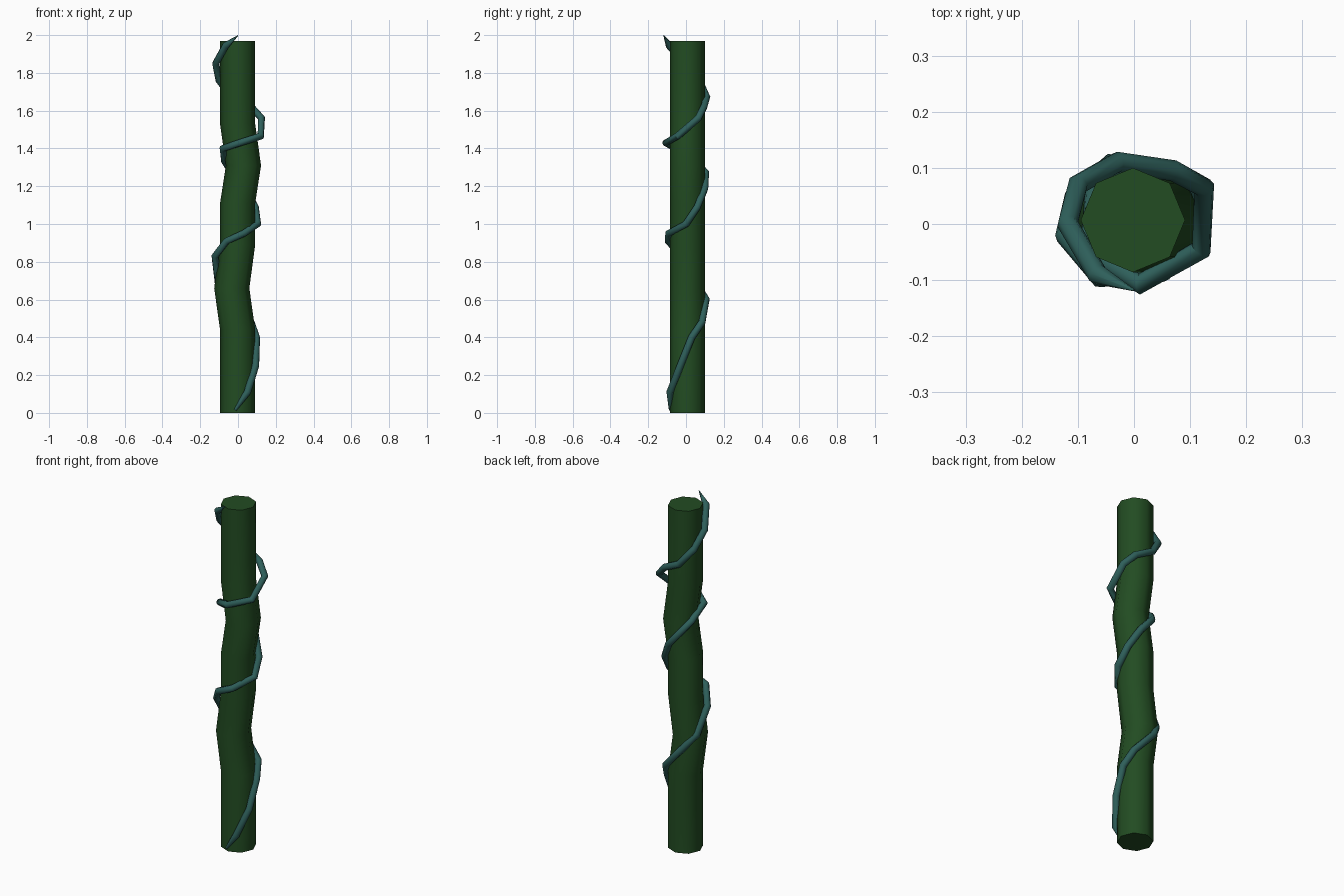
import bpy, bmesh, math

if "Cube" in bpy.data.objects:
    bpy.data.objects.remove(bpy.data.objects["Cube"])


def material(name, rgb):
    m = bpy.data.materials.new(name)
    m.diffuse_color = (*rgb, 1)
    m.use_nodes = True
    m.node_tree.nodes["Principled BSDF"].inputs["Base Color"].default_value = m.diffuse_color
    return m


def smooth(obj, degrees):
    bpy.ops.object.select_all(action='DESELECT')
    obj.select_set(True)
    bpy.context.view_layer.objects.active = obj
    bpy.ops.object.shade_smooth_by_angle(angle=math.radians(degrees))


# Stem: octagonal column with two gentle sideways kinks
CX, CY, R, SIDES = -0.002, 0.007, 0.093, 8
stations = [(0, 0), (0.44, 0), (0.66, -0.031), (0.89, 0),
            (1.11, 0), (1.31, 0.031), (1.53, 0), (1.97, 0)]
bm = bmesh.new()
rings = []
for z, dx in stations:
    rings.append([bm.verts.new((CX + dx + R * math.cos(i * math.tau / SIDES),
                                CY + R * math.sin(i * math.tau / SIDES), z))
                  for i in range(SIDES)])
for a, b in zip(rings, rings[1:]):
    for i in range(SIDES):
        j = (i + 1) % SIDES
        bm.faces.new((a[i], a[j], b[j], b[i]))
bm.faces.new(rings[0][::-1])
bm.faces.new(rings[-1])
mesh = bpy.data.meshes.new("stem")
bm.to_mesh(mesh)
bm.free()
stem = bpy.data.objects.new("stem", mesh)
bpy.context.collection.objects.link(stem)
mesh.materials.append(material("dark green", (0.016, 0.072, 0.016)))
smooth(stem, 50)

# Vine: thin tube winding up the stem, tapering at both ends
path = [(-0.015, -0.083, 0.015), (0.05, -0.085, 0.11), (0.093, -0.03, 0.25),
        (0.098, 0.03, 0.40), (0.07, 0.085, 0.48), (-0.04, 0.107, 0.60),
        (-0.105, 0.05, 0.69), (-0.122, -0.02, 0.83), (-0.06, -0.095, 0.91),
        (0.03, -0.093, 0.95), (0.105, 0.0, 1.0), (0.092, 0.06, 1.09),
        (0.04, 0.1, 1.19), (-0.03, 0.105, 1.27), (-0.07, 0.05, 1.33),
        (-0.08, -0.05, 1.40), (0.01, -0.107, 1.43), (0.12, -0.045, 1.465),
        (0.125, 0.065, 1.56), (0.07, 0.095, 1.62), (-0.03, 0.11, 1.67),
        (-0.1, 0.07, 1.76), (-0.118, 0.0, 1.85), (-0.065, -0.09, 1.945),
        (0.0, -0.118, 1.998)]
curve = bpy.data.curves.new("vine", 'CURVE')
curve.dimensions = '3D'
curve.bevel_depth = 0.019
curve.bevel_resolution = 2
curve.use_fill_caps = True
spline = curve.splines.new('POLY')
spline.points.add(len(path) - 1)
for p, co in zip(spline.points, path):
    p.co = (*co, 1)
spline.points[0].radius = 0.4
spline.points[-1].radius = 0.1
vine = bpy.data.objects.new("vine", curve)
bpy.context.collection.objects.link(vine)
curve.materials.append(material("blue green", (0.028, 0.117, 0.105)))
bpy.ops.object.select_all(action='DESELECT')
vine.select_set(True)
bpy.context.view_layer.objects.active = vine
bpy.ops.object.convert(target='MESH')
smooth(bpy.context.view_layer.objects.active, 50)
